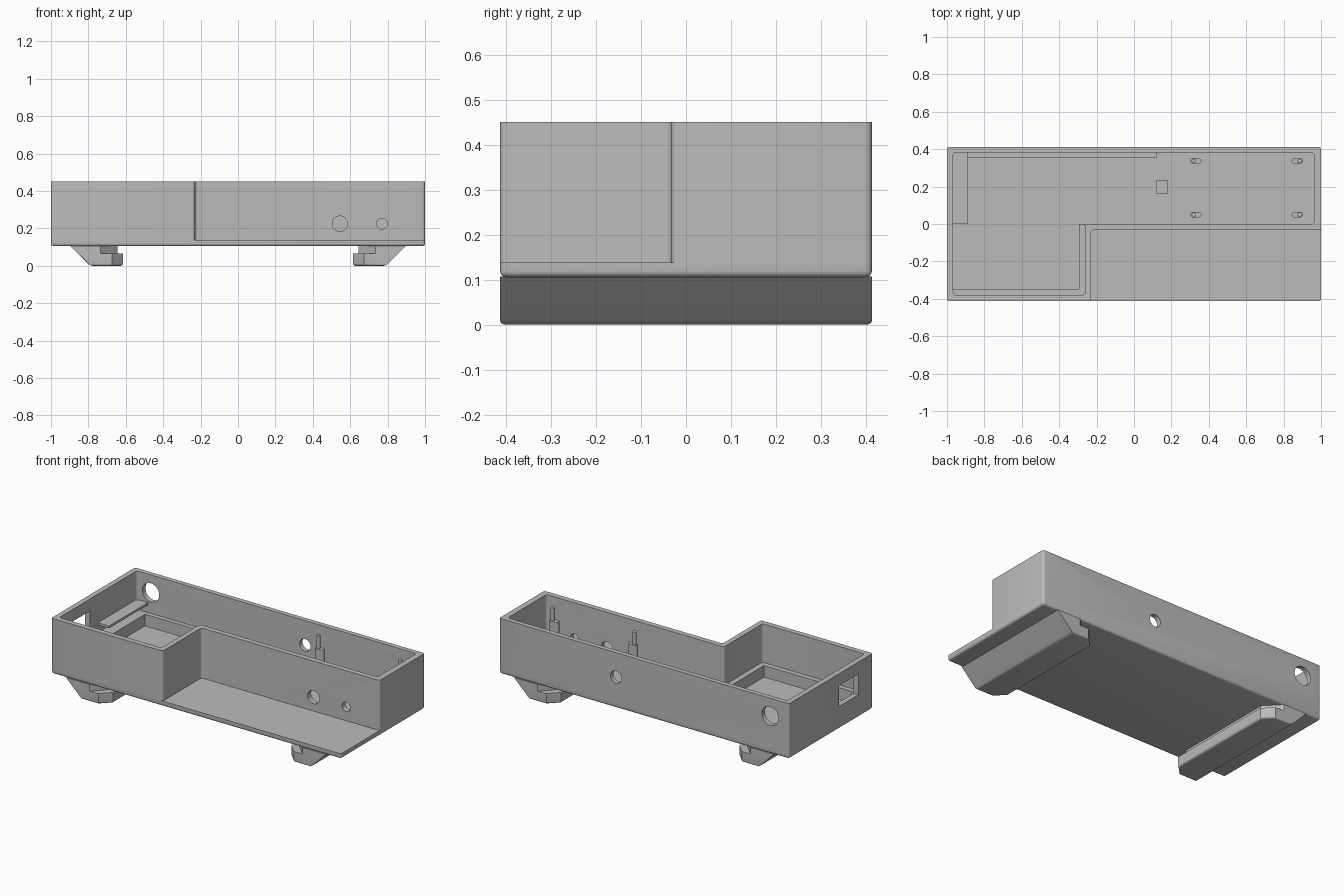
import bpy
import bmesh
import math
from mathutils import Matrix

if "Cube" in bpy.data.objects:
    bpy.data.objects.remove(bpy.data.objects["Cube"])

grey = bpy.data.materials.new("matte_grey")
grey.use_nodes = True
COLOR = (0.5, 0.5, 0.5, 1)
grey.diffuse_color = COLOR
grey.node_tree.nodes["Principled BSDF"].inputs["Base Color"].default_value = COLOR

HX, HY = 1.0, 0.413          # half sizes of the case
Z0, FLOOR, TOP = 0.105, 0.138, 0.45


def smooth(ob):
    bpy.ops.object.select_all(action="DESELECT")
    ob.select_set(True)
    bpy.context.view_layer.objects.active = ob
    bpy.ops.object.shade_smooth_by_angle(angle=math.radians(35))


def finish(name, bm):
    bmesh.ops.recalc_face_normals(bm, faces=bm.faces)
    me = bpy.data.meshes.new(name)
    bm.to_mesh(me)
    bm.free()
    me.materials.append(grey)
    ob = bpy.data.objects.new(name, me)
    bpy.context.collection.objects.link(ob)
    smooth(ob)
    return ob


def prism(name, plan, z0, z1, radius=0, rounded=None, shape=None):
    """Extrude a plan outline upwards, then round the edges chosen by a rule."""
    bm = bmesh.new()
    base = bm.faces.new([bm.verts.new((x, y, z0)) for x, y in plan])
    ext = bmesh.ops.extrude_face_region(bm, geom=[base])["geom"]
    for v in ext:
        if isinstance(v, bmesh.types.BMVert):
            v.co.z = z1
    if shape:
        for v in bm.verts:
            shape(v)
    bmesh.ops.recalc_face_normals(bm, faces=bm.faces)
    if radius:
        edges = [e for e in bm.edges if rounded(*(v.co for v in e.verts))]
        bmesh.ops.bevel(bm, geom=edges, offset=radius, segments=4,
                        profile=0.5, affect="EDGES")
    return finish(name, bm)


def rect(x0, x1, y0, y1):
    return [(x0, y0), (x1, y0), (x1, y1), (x0, y1)]


def box(name, x0, x1, y0, y1, z0, z1):
    return prism(name, rect(x0, x1, y0, y1), z0, z1)


def cylinder(name, loc, radius, depth, along_y=False, segments=32):
    bm = bmesh.new()
    m = Matrix.Translation(loc)
    if along_y:
        m = m @ Matrix.Rotation(math.pi / 2, 4, "X")
    bmesh.ops.create_cone(bm, cap_ends=True, segments=segments, radius1=radius,
                          radius2=radius, depth=depth, matrix=m)
    return finish(name, bm)


def cut(ob, cutters):
    for c in cutters:
        c.hide_render = True
        mod = ob.modifiers.new("cut", "BOOLEAN")
        mod.operation, mod.solver, mod.object = "DIFFERENCE", "EXACT", c
    dg = bpy.context.evaluated_depsgraph_get()
    ob.data = bpy.data.meshes.new_from_object(ob.evaluated_get(dg))
    ob.modifiers.clear()
    for c in cutters:
        bpy.data.objects.remove(c)
    smooth(ob)


def vertical(a, b):
    return abs(a.z - b.z) > 0.01


# Floor plate, rounded below and at the corners
prism("floor_plate", rect(-HX, HX, -HY, HY), Z0, FLOOR, 0.014,
      lambda a, b: vertical(a, b) or a.z + b.z < 2 * Z0 + 0.01)

# L-shaped wall
walls = prism("case_walls", [(-HX, -HY), (-0.23, -HY), (-0.23, -0.033),
                             (HX, -0.033), (HX, HY), (-HX, HY)],
              FLOOR, TOP, 0.014, vertical)
cavity = prism("cavity", [(-0.967, -0.38), (-0.262, -0.38), (-0.262, 0),
                          (0.963, 0), (0.963, 0.383), (-0.967, 0.383)],
               FLOOR - 0.1, TOP + 0.1, 0.016, vertical)
cutters = [cavity, box("window", -1.1, -0.9, -0.27, -0.08, 0.245, 0.375)]
# Round openings: x, y of the wall, z, radius
for x, y, z, r in [(0.545, -0.016, 0.225, 0.041), (0.77, -0.016, 0.225, 0.029),
                   (0.194, 0.4, 0.297, 0.038), (-0.87, 0.4, 0.34, 0.058)]:
    cutters.append(cylinder("hole", (x, y, z), r, 0.1, along_y=True))
cut(walls, cutters)

# Board supports around the recess
RIM = 0.21
box("rim_front", -0.967, -0.262, -0.38, -0.348, FLOOR, RIM)
box("rim_side", -0.295, -0.262, -0.348, 0, FLOOR, RIM)
box("rim_back", -0.967, 0.12, 0.355, 0.383, FLOOR, RIM)
box("rim_end", -0.967, -0.89, 0, 0.355, FLOOR, RIM)
box("retaining_shelf", -0.967, -0.89, 0, 0.383, 0.258, 0.272)
box("support_block", 0.12, 0.18, 0.16, 0.235, FLOOR, RIM)

# Stepped posts with locating pins
for pin_x, post_x in [(0.32, 0.33), (0.885, 0.873)]:
    for y in (0.05, 0.337):
        plan = []
        for i in range(24):
            a = math.tau * i / 24
            side = 0.015 if math.cos(a) > 0 else -0.015
            plan.append((post_x + side + 0.015 * math.cos(a),
                         y + 0.015 * math.sin(a)))
        prism("board_post", plan, FLOOR, 0.33)
        cylinder("locating_pin", (pin_x, y, 0.37), 0.012, 0.08, segments=20)


# Clip rails under the case, with sloped backs and chamfered ends
def rail(name, side, z0, z1, inner, chamfer, radius=0):
    def slope(v):
        if abs(v.co.x) > 0.8:
            v.co.x = side * (0.79 + v.co.z)
    out, c = 0.9, chamfer
    plan = [(out, -HY), (inner + c, -HY), (inner, -HY + c),
            (inner, HY - c), (inner + c, HY), (out, HY)]
    plan = [(side * x, y) for x, y in plan]
    prism(name, plan, z0, z1, radius, lambda a, b: a.z + b.z < 0.01, slope)


for side, label in ((1, "left"), (-1, "right")):
    rail(label + "_rail_lip", side, 0, 0.066, 0.615, 0.06, 0.012)
    rail(label + "_rail_neck", side, 0.066, Z0 + 0.002, 0.645, 0.09)
